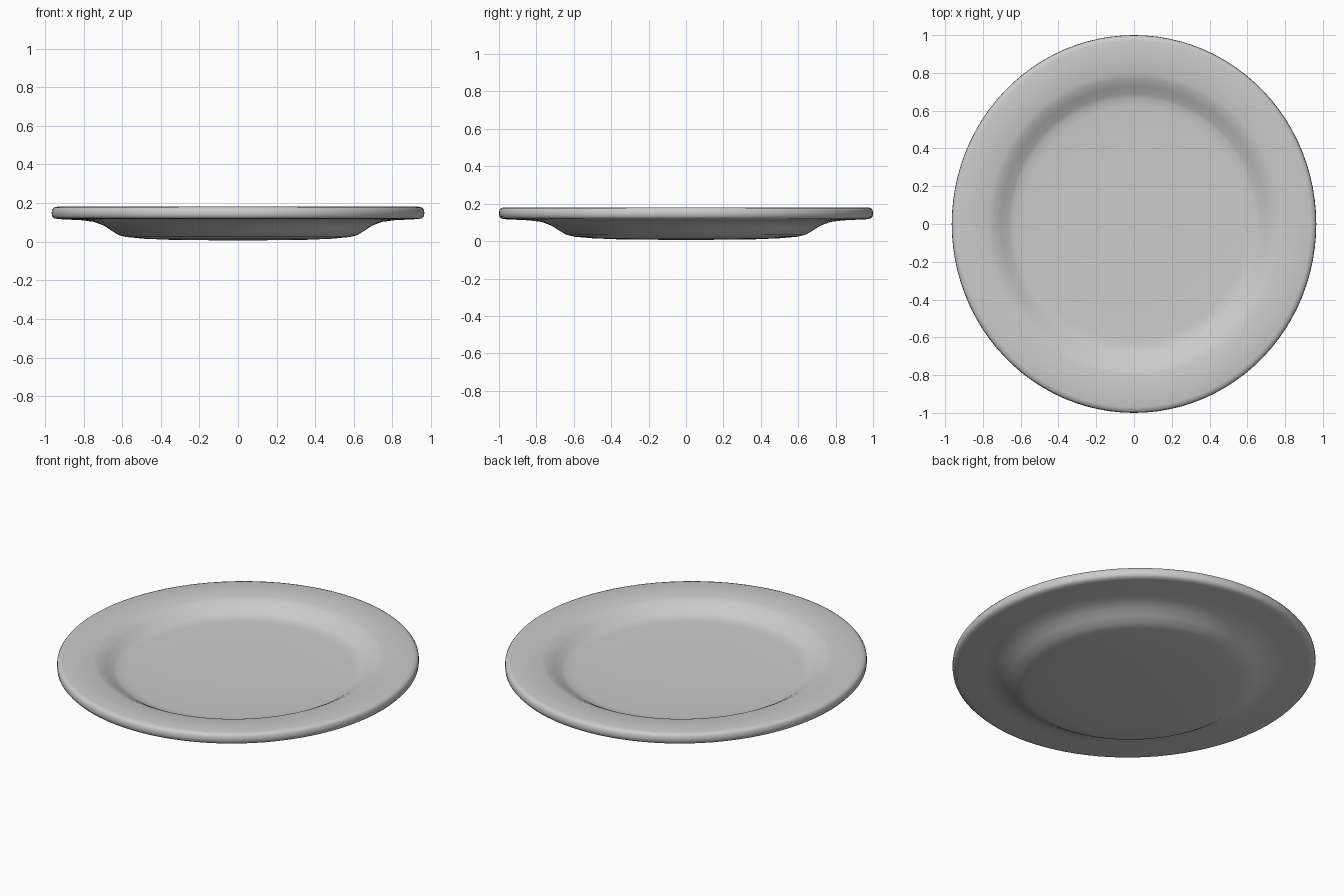
import bpy, bmesh, math

if "Cube" in bpy.data.objects:
    bpy.data.objects.remove(bpy.data.objects["Cube"])

# Cross-section (radius, height): underside, rounded rim, then well and floor
profile = [
    (0.0, 0.006), (0.35, 0.009), (0.50, 0.015), (0.60, 0.024), (0.64, 0.034),
    (0.68, 0.058), (0.72, 0.083), (0.77, 0.102), (0.84, 0.111), (0.965, 0.117),
    (0.988, 0.121), (0.998, 0.132), (1.0, 0.148), (0.998, 0.165), (0.99, 0.176),
    (0.97, 0.181), (0.88, 0.179), (0.80, 0.175), (0.77, 0.167), (0.73, 0.146),
    (0.69, 0.121), (0.665, 0.111), (0.62, 0.107), (0.40, 0.104), (0.0, 0.103),
]
SIDES = 96
X_SCALE = 0.965  # the plate is slightly oval


def lathe(name, points, sides):
    bm = bmesh.new()
    rings = []
    for r, z in points:
        n = 1 if r == 0 else sides
        rings.append([bm.verts.new((X_SCALE * r * math.cos(2 * math.pi * i / sides),
                                    r * math.sin(2 * math.pi * i / sides), z))
                      for i in range(n)])
    for a, b in zip(rings, rings[1:]):
        for i in range(sides):
            j = (i + 1) % sides
            if len(a) == 1:
                bm.faces.new((a[0], b[j], b[i]))
            elif len(b) == 1:
                bm.faces.new((a[i], a[j], b[0]))
            else:
                bm.faces.new((a[i], a[j], b[j], b[i]))
    bmesh.ops.recalc_face_normals(bm, faces=bm.faces)
    mesh = bpy.data.meshes.new(name)
    bm.to_mesh(mesh)
    bm.free()
    for p in mesh.polygons:
        p.use_smooth = True
    obj = bpy.data.objects.new(name, mesh)
    bpy.context.collection.objects.link(obj)
    return obj


# Plate body
lathe("plate", profile, SIDES)
